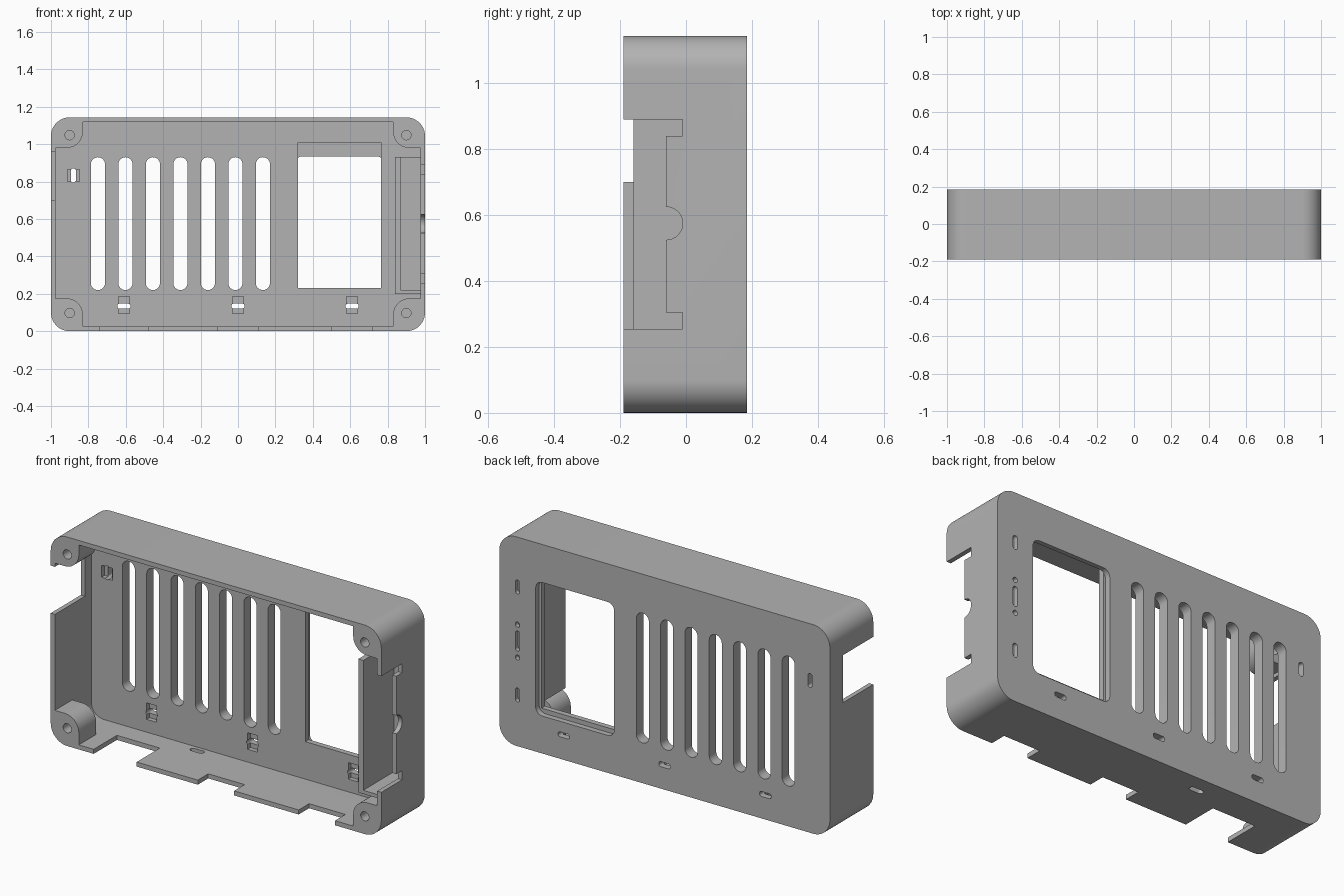
import bpy, bmesh, math
from mathutils import Vector

if "Cube" in bpy.data.objects:
    bpy.data.objects.remove(bpy.data.objects["Cube"], do_unlink=True)

W, H, FRONT, BACK = 1.0, 1.143, -0.19, 0.185
WALL, FLOOR = 0.025, 0.125
AXES = {"x": lambda t, u, v: (t, u, v), "y": lambda t, u, v: (u, t, v),
        "z": lambda t, u, v: (u, v, t)}

grey = bpy.data.materials.new("plain grey")
grey.use_nodes = True
grey.diffuse_color = (0.45, 0.45, 0.45, 1)
grey.node_tree.nodes["Principled BSDF"].inputs["Base Color"].default_value = (0.45, 0.45, 0.45, 1)


def rounded(u0, u1, v0, v1, r=0.0, steps=10):
    """Rectangle outline; r is one radius or four (from lower left, anticlockwise)."""
    radii = r if isinstance(r, tuple) else (r,) * 4
    corners = [(u0, v0, 1, 1), (u1, v0, -1, 1), (u1, v1, -1, -1), (u0, v1, 1, -1)]
    points = []
    for i, (u, v, su, sv) in enumerate(corners):
        q = radii[i]
        if q == 0:
            points.append((u, v))
            continue
        for k in range(steps + 1):
            a = math.pi + (i + k / steps) * math.pi / 2
            points.append((u + su * q + q * math.cos(a), v + sv * q + q * math.sin(a)))
    return points


def prism(name, points, axis, t0, t1):
    """Extrude an outline along an axis from t0 to t1."""
    bm = bmesh.new()
    place = AXES[axis]
    face = bm.faces.new([bm.verts.new(place(t0, u, v)) for u, v in points])
    extruded = bmesh.ops.extrude_face_region(bm, geom=[face])["geom"]
    shift = Vector(place(t1 - t0, 0, 0))
    bmesh.ops.translate(bm, vec=shift, verts=[g for g in extruded if isinstance(g, bmesh.types.BMVert)])
    bmesh.ops.recalc_face_normals(bm, faces=bm.faces)
    mesh = bpy.data.meshes.new(name)
    bm.to_mesh(mesh)
    bm.free()
    obj = bpy.data.objects.new(name, mesh)
    bpy.context.collection.objects.link(obj)
    return obj


shell = prism("case_shell", rounded(-W, W, 0, H, 0.1, 16), "y", FRONT, BACK)


def combine(tool, operation):
    bpy.context.view_layer.objects.active = shell
    mod = shell.modifiers.new(tool.name, "BOOLEAN")
    mod.object, mod.operation, mod.solver = tool, operation, "EXACT"
    bpy.ops.object.modifier_apply(modifier=mod.name)
    bpy.data.objects.remove(tool, do_unlink=True)


def cut(points, axis, t0, t1):
    combine(prism("cutter", points, axis, t0, t1), "DIFFERENCE")


def add(points, axis, t0, t1):
    combine(prism("addition", points, axis, t0, t1), "UNION")


# Hollow interior, open at the front
cut(rounded(-W + WALL, W - WALL, WALL, H - WALL, 0.075, 16), "y", FRONT - 0.1, FLOOR)

# Port openings in the left wall, with end notches and a round finger cut
cut(rounded(FRONT - 0.1, -0.06, 0.28, 0.86), "x", 0.94, 1.1)
for z in (0.255, 0.84):
    cut(rounded(FRONT - 0.1, -0.01, z, z + 0.05), "x", 0.94, 1.1)
cut(rounded(-0.11, -0.01, 0.525, 0.625, 0.05), "x", 0.94, 1.1)

# Opening in the right wall
cut(rounded(FRONT - 0.1, 0.07, 0.70, 0.96), "x", -1.1, -0.94)

# Notches in the bottom wall and its small oval hole
for x0, x1, depth in ((-0.74, -0.48, 0.01), (-0.11, 0.11, -0.1), (0.50, 0.72, -0.1)):
    cut(rounded(x0, x1, FRONT - 0.1, depth), "z", -0.1, 0.06)
cut(rounded(-0.35, -0.27, 0.075, 0.105, 0.0149), "z", -0.1, 0.06)

# Screw posts in the four corners
for sx in (-1, 1):
    for top in (False, True):
        x0, x1 = sorted((sx * 0.83, sx * 0.99))
        z0, z1 = (0.98, H - 0.01) if top else (0.01, 0.175)
        r = 0.085
        add(rounded(x0, x1, z0, z1, (r, 0, r, 0) if (sx > 0) == top else (0, r, 0, r)),
            "y", FRONT, -0.04)
        z = 1.048 if top else 0.097
        cut(rounded(sx * 0.9 - 0.025, sx * 0.9 + 0.025, z - 0.025, z + 0.025, 0.025),
            "y", FRONT - 0.1, 0.0)

# Side compartment: partition, lower shelf and raised floor
add([(0.84, 0.20), (0.985, 0.20), (0.985, 0.22), (0.87, 0.22), (0.87, 0.93), (0.84, 0.93)],
    "y", -0.16, 0.15)
add(rounded(0.86, 0.985, 0.21, 0.93), "y", 0.105, 0.15)

# Seven tall ventilation slots
for i in range(7):
    x = -0.749 + i * 0.147
    cut(rounded(x - 0.038, x + 0.038, 0.22, 0.93, 0.0379), "y", 0.0, 0.3)

# Window: square pocket inside meeting a rounded recess in the back
cut(rounded(0.32, 0.765, 0.23, 1.01), "y", 0.0, 0.16)
cut(rounded(0.305, 0.78, 0.205, 0.935, 0.04), "y", 0.155, 0.3)

# Fixing slits, each with a wider pocket inside
for x in (-0.61, 0.0, 0.61):
    cut(rounded(x - 0.03, x + 0.03, 0.095, 0.185), "y", 0.0, 0.15)
    cut(rounded(x - 0.035, x + 0.035, 0.12, 0.147, 0.012), "y", 0.1, 0.3)
cut(rounded(-0.912, -0.848, 0.80, 0.865), "y", 0.0, 0.15)
cut(rounded(-0.893, -0.867, 0.795, 0.87, 0.012), "y", 0.1, 0.3)

# Shallow marks on the back beside the window
for z, half in ((0.28, 0.038), (0.575, 0.055), (0.87, 0.038), (0.485, 0.014), (0.665, 0.014)):
    cut(rounded(0.877, 0.903, z - half, z + half, 0.012), "y", 0.16, 0.3)

shell.data.materials.clear()
shell.data.materials.append(grey)
for poly in shell.data.polygons:
    poly.material_index = 0
for obj in bpy.context.selected_objects:
    obj.select_set(False)
shell.select_set(True)
bpy.context.view_layer.objects.active = shell
bpy.ops.object.shade_smooth_by_angle(angle=math.radians(30))
